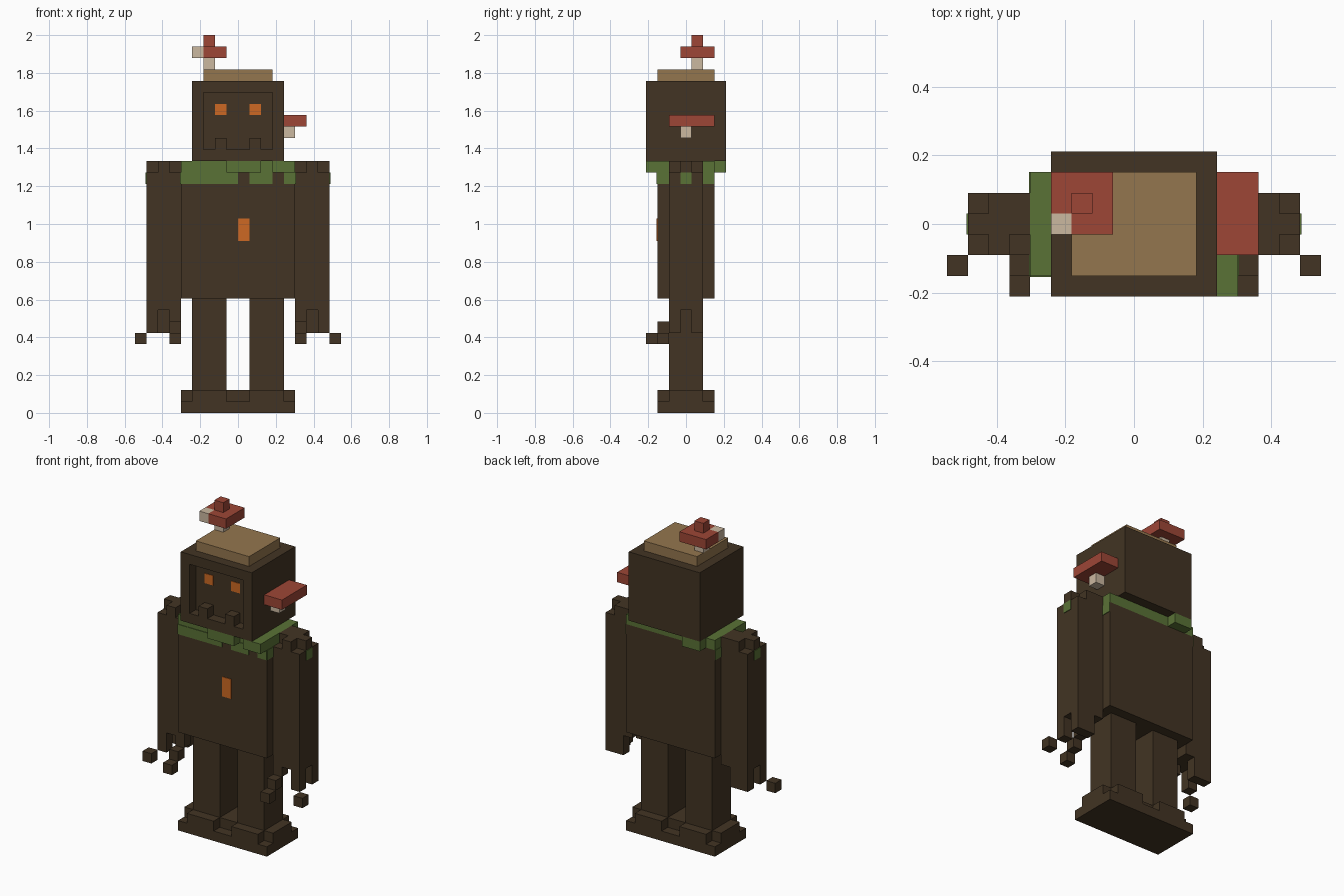
import bpy
import bmesh

if "Cube" in bpy.data.objects:
    bpy.data.objects.remove(bpy.data.objects["Cube"], do_unlink=True)

U = 2 / 33     # one block
T = 0.06       # thickness of painted plates, in blocks


def material(name, rgb):
    lin = [((c / 255 + 0.055) / 1.055) ** 2.4 for c in rgb] + [1]
    m = bpy.data.materials.new(name)
    m.use_nodes = True
    m.diffuse_color = lin
    m.node_tree.nodes["Principled BSDF"].inputs["Base Color"].default_value = lin
    return m


BROWN = material("dark_bark", (66, 52, 35))
TAN = material("cut_wood", (148, 118, 78))
GREEN = material("moss", (90, 114, 54))
RED = material("cap_red", (157, 70, 54))
CREAM = material("stem_cream", (203, 184, 160))
ORANGE = material("glow_orange", (205, 105, 35))


def blocks(name, mat, *boxes, side=1):
    """Boxes given as (x0, x1, y0, y1, z0, z1) in blocks; side=-1 mirrors x."""
    bm = bmesh.new()
    for x0, x1, y0, y1, z0, z1 in boxes:
        verts = bmesh.ops.create_cube(bm, size=1)["verts"]
        for v in verts:
            v.co = (((x0 + x1) / 2 + v.co.x * (x1 - x0)) * U * side,
                    ((y0 + y1) / 2 + v.co.y * (y1 - y0)) * U,
                    ((z0 + z1) / 2 + v.co.z * (z1 - z0)) * U)
    bmesh.ops.recalc_face_normals(bm, faces=bm.faces)
    me = bpy.data.meshes.new(name)
    bm.to_mesh(me)
    bm.free()
    me.materials.append(mat)
    ob = bpy.data.objects.new(name, me)
    bpy.context.collection.objects.link(ob)
    return ob


# Base with notched upper layer
blocks("foot_base", BROWN, (-5, 5, -2.5, 2.5, 0, 1), (-5, 5, -1.5, 1.5, 1, 2),
       (-4, -1, -2.5, 2.5, 1, 2), (1, 4, -2.5, 2.5, 1, 2))

# Torso with moss collar
blocks("torso", BROWN, (-5, 5, -2.5, 2.5, 10, 21))
blocks("moss_collar", GREEN, (-5, 5, -2.5, 2.5, 21, 22), (-1, 2, -3.5, -2.5, 21, 22),
       (3, 5, -3.5, -2.5, 21, 22), (-4, -2, 2.5, 3.5, 21, 22))
front = -2.5 - T
blocks("moss_drips", GREEN, (-5, 0, front, -2.5, 20, 21), (1, 3, front, -2.5, 20, 21),
       (4, 5, front, -2.5, 20, 21))
blocks("chest_light", ORANGE, (0, 1, front, -2.5, 15, 17))

# Legs, arms and hands on both sides
for side, label in ((1, "left"), (-1, "right")):
    blocks(label + "_leg", BROWN, (1, 4, -1.5, 1.5, 2, 10), side=side)
    blocks(label + "_arm", BROWN, (5, 8, -1.5, 1.5, 9, 21),
           (5, 7, 0.5, 1.5, 21, 22), (5, 8, -0.5, 0.5, 21, 22),
           (6, 7, -1.5, -0.5, 21, 22), side=side)
    blocks(label + "_fingers", BROWN, (7, 8, -1.5, -0.5, 7, 9), (8, 9, -2.5, -1.5, 6, 7),
           (6, 8, 0.5, 1.5, 7, 9), (5, 6, -1.5, -0.5, 8, 9),
           (5, 6, -2.5, -1.5, 7, 8), (5, 6, -3.5, -2.5, 6, 7), side=side)
    blocks(label + "_moss_patch", GREEN, (8, 8 + T, -0.5, 0.5, 20, 21),
           (5, 5 + T, -2.5, -1.5, 20, 21), (5, 5 + T, 1.5, 2.5, 20, 21), side=side)
    blocks(label + "_eye", ORANGE, (1, 2, front, -2.5, 26, 27), side=side)
    blocks(label + "_tooth", BROWN, (1, 2, -3.5, -2.5, 23, 24), side=side)

# Head with a recessed face framed on four sides
blocks("head", BROWN, (-4, 4, -2.5, 3.5, 22, 29))
blocks("face_frame", BROWN, (-4, -3, -3.5, -2.5, 22, 29), (3, 4, -3.5, -2.5, 22, 29),
       (-3, 3, -3.5, -2.5, 22, 23), (-3, 3, -3.5, -2.5, 28, 29))
blocks("head_top", TAN, (-3, 3, -2.5, 2.5, 29, 30))

# Mushroom on top, with one pale corner in its cap
blocks("top_mushroom_stem", CREAM, (-3, -2, 0.5, 1.5, 30, 31))
blocks("top_mushroom_cap", RED, (-3, -1, -0.5, 2.5, 31, 32), (-4, -3, 0.5, 2.5, 31, 32),
       (-3, -2, 0.5, 1.5, 32, 33))
blocks("top_mushroom_spot", CREAM, (-4, -3, -0.5, 0.5, 31, 32))

# Shelf mushroom on the side of the head
blocks("side_mushroom_stem", CREAM, (4, 5, -0.5, 0.5, 24, 25))
blocks("side_mushroom_cap", RED, (4, 6, -1.5, 2.5, 25, 26))
